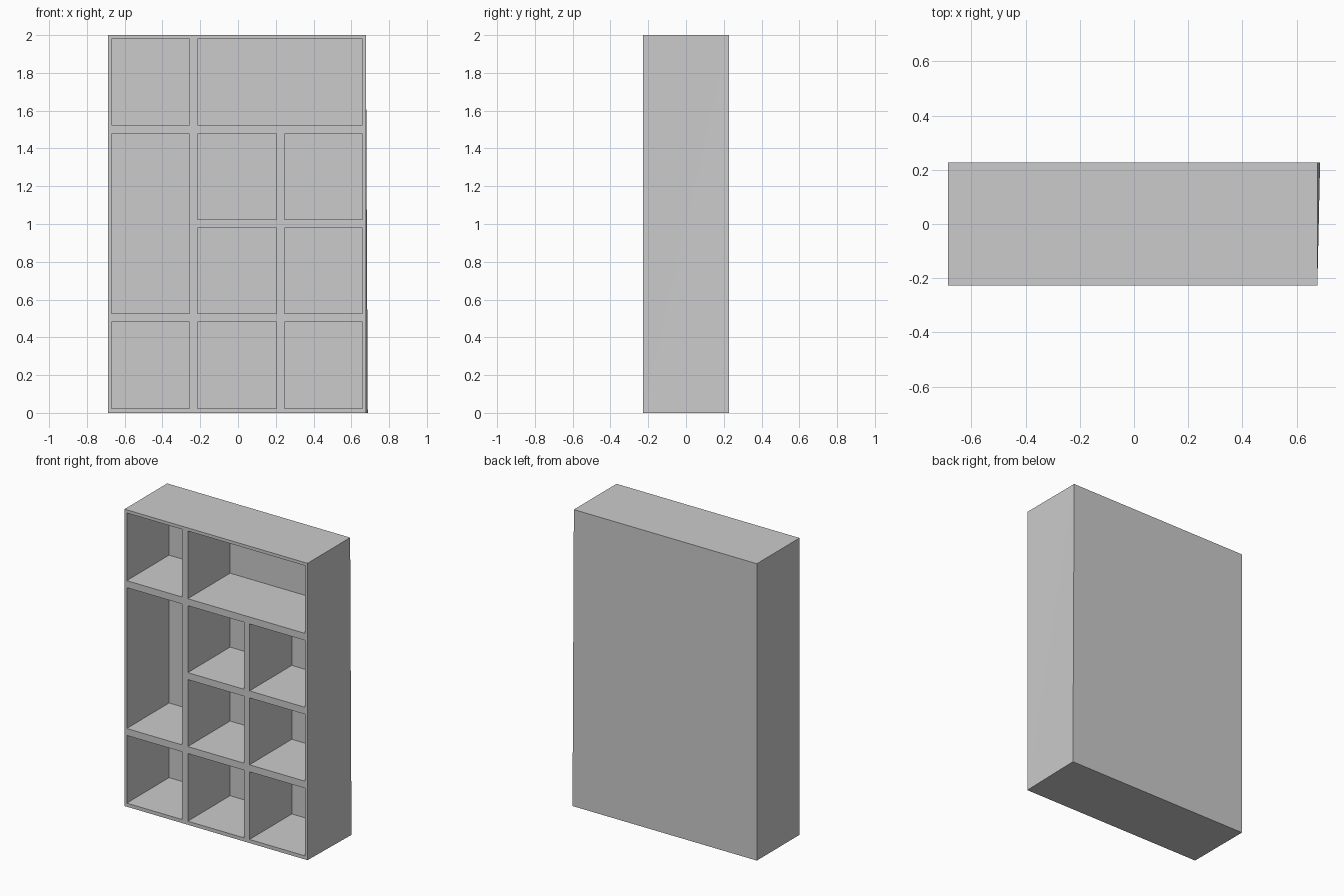
import bpy
import bmesh
from mathutils import Vector

if "Cube" in bpy.data.objects:
    bpy.data.objects.remove(bpy.data.objects["Cube"])

D = 0.227           # half depth
BACK = 0.004        # thin back panel


def add_box(bm, lo, hi):
    verts = bmesh.ops.create_cube(bm, size=1)["verts"]
    for v in verts:
        v.co = Vector([lo[i] if v.co[i] < 0 else hi[i] for i in range(3)])
    return verts


def make_object(name, bm):
    bmesh.ops.recalc_face_normals(bm, faces=bm.faces)
    mesh = bpy.data.meshes.new(name)
    bm.to_mesh(mesh)
    bm.free()
    obj = bpy.data.objects.new(name, mesh)
    bpy.context.collection.objects.link(obj)
    return obj


# Solid carcass; its right side flares slightly at the lower back corner
bm = bmesh.new()
for v in add_box(bm, (-0.687, -D, 0), (0.677, D, 2)):
    if v.co.x > 0 and v.co.y > 0 and v.co.z < 1:
        v.co.x = 0.687
bmesh.ops.triangulate(bm, faces=[f for f in bm.faces if f.calc_center_median().x > 0.6])
shelf = make_object("bookcase", bm)

# Compartments: (first column, last column, first row, last row)
cols = [(-0.670, -0.257), (-0.215, 0.204), (0.245, 0.659)]
rows = [(0.024, 0.480), (0.527, 0.978), (1.025, 1.476), (1.523, 1.979)]
cells = [(0, 0, 0, 0), (1, 1, 0, 0), (2, 2, 0, 0),
         (0, 0, 1, 2), (1, 1, 1, 1), (2, 2, 1, 1),
         (1, 1, 2, 2), (2, 2, 2, 2),
         (0, 0, 3, 3), (1, 2, 3, 3)]
bm = bmesh.new()
for c0, c1, r0, r1 in cells:
    add_box(bm, (cols[c0][0], -D - 0.1, rows[r0][0]),
            (cols[c1][1], D - BACK, rows[r1][1]))
cutter = make_object("compartment_cutter", bm)
cutter.hide_render = True

# Carve the compartments out of the carcass
mod = shelf.modifiers.new("compartments", "BOOLEAN")
mod.operation = "DIFFERENCE"
mod.solver = "EXACT"
mod.object = cutter
bpy.context.view_layer.objects.active = shelf
bpy.ops.object.modifier_apply(modifier=mod.name)
bpy.data.objects.remove(cutter)
